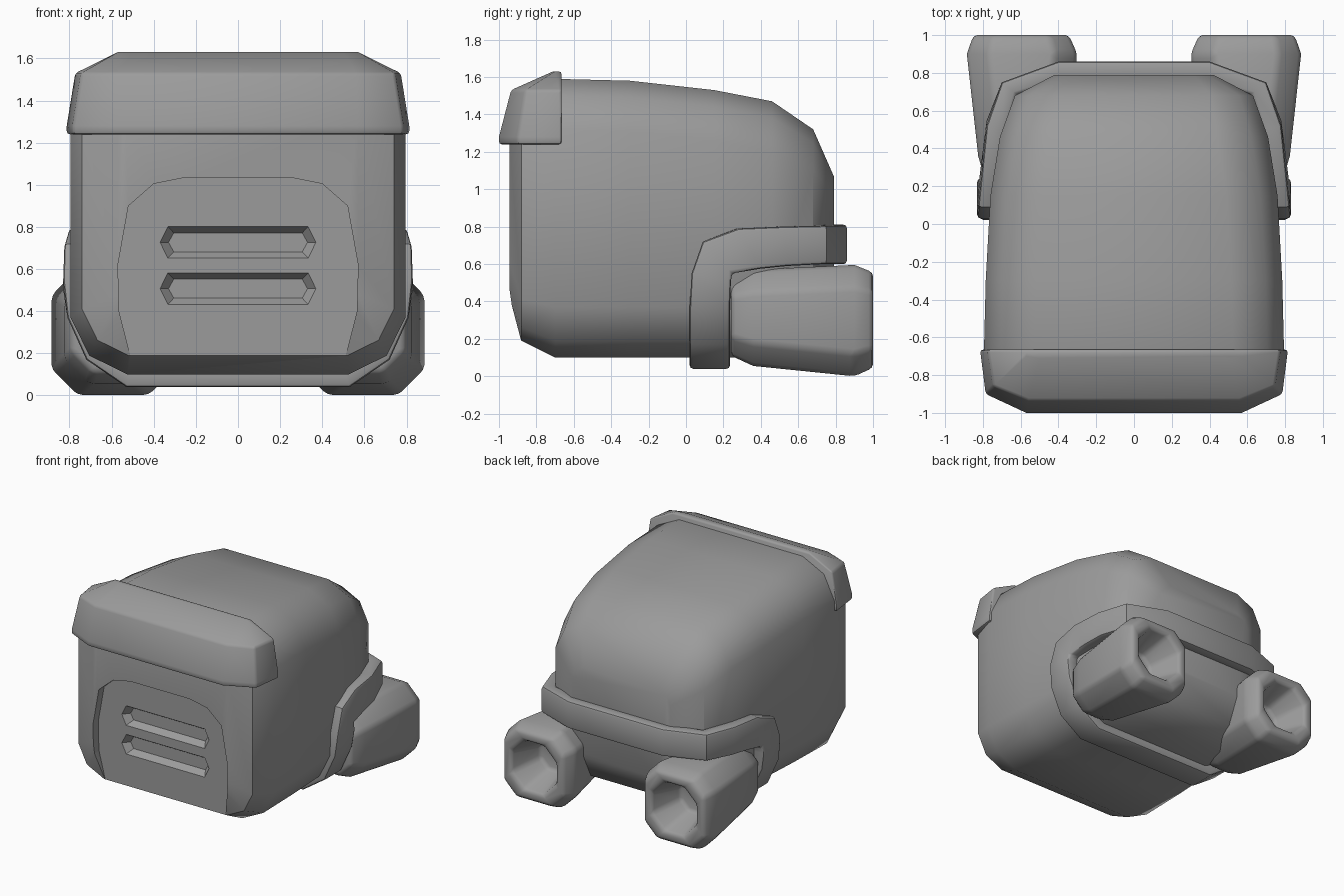
import bpy, bmesh, math
from mathutils import Vector

if "Cube" in bpy.data.objects:
    bpy.data.objects.remove(bpy.data.objects["Cube"])

grey = bpy.data.materials.new("plain_grey")
grey.diffuse_color = (0.33, 0.33, 0.33, 1)
grey.use_nodes = True
grey.node_tree.nodes["Principled BSDF"].inputs["Base Color"].default_value = grey.diffuse_color


def make(name, rings, closed=False):
    """Skin a list of equal-length point rings; cap the ends unless closed."""
    bm = bmesh.new()
    vs = [[bm.verts.new(p) for p in ring] for ring in rings]
    n = len(vs[0])
    pairs = list(zip(vs, vs[1:])) + ([(vs[-1], vs[0])] if closed else [])
    for a, b in pairs:
        for i in range(n):
            j = (i + 1) % n
            bm.faces.new((a[i], a[j], b[j], b[i]))
    if not closed:
        bm.faces.new(vs[0])
        bm.faces.new(vs[-1])
    bmesh.ops.recalc_face_normals(bm, faces=bm.faces)
    me = bpy.data.meshes.new(name)
    bm.to_mesh(me)
    bm.free()
    me.materials.append(grey)
    ob = bpy.data.objects.new(name, me)
    bpy.context.collection.objects.link(ob)
    return ob


def activate(ob):
    bpy.ops.object.select_all(action='DESELECT')
    ob.select_set(True)
    bpy.context.view_layer.objects.active = ob


def smooth(ob, angle=50):
    activate(ob)
    bpy.ops.object.shade_smooth_by_angle(angle=math.radians(angle))


def bevel(ob, width, angle=25, segments=2):
    activate(ob)
    m = ob.modifiers.new("bevel", 'BEVEL')
    m.width, m.segments = width, segments
    m.limit_method, m.angle_limit = 'ANGLE', math.radians(angle)
    bpy.ops.object.modifier_apply(modifier=m.name)


def cut(ob, cutter):
    activate(ob)
    m = ob.modifiers.new("cut", 'BOOLEAN')
    m.operation, m.solver, m.object = 'DIFFERENCE', 'EXACT', cutter
    bpy.ops.object.modifier_apply(modifier=m.name)
    bpy.data.objects.remove(cutter)


def rounded(y, x0, x1, z0, z1, r, corner):
    """Rectangle in the xz plane whose corners follow the given offsets."""
    pts = []
    for cx, cz, sx, sz in ((x0, z0, 1, 1), (x1, z0, -1, 1),
                           (x1, z1, -1, -1), (x0, z1, 1, -1)):
        c = corner if sx * sz > 0 else corner[::-1]
        pts += [(cx + sx * r * a, y, cz + sz * r * b) for a, b in c]
    return pts


ROUND = [(0, 1), (0.33, 0.33), (1, 0)]
CHAMFER = [(0, 1), (1, 0)]

# body: sections from front to back (y, half width, bottom, top, corner)
sections = [(-0.945, 0.57, 0.38, 1.40, 0.10), (-0.88, 0.74, 0.19, 1.53, 0.22),
            (-0.70, 0.795, 0.10, 1.59, 0.27), (-0.30, 0.785, 0.10, 1.58, 0.27),
            (0.15, 0.76, 0.10, 1.53, 0.27), (0.46, 0.71, 0.10, 1.47, 0.27),
            (0.68, 0.63, 0.19, 1.32, 0.22), (0.79, 0.42, 0.38, 1.07, 0.10)]
body = make("body", [rounded(y, -w, w, b, t, r, ROUND) for y, w, b, t, r in sections])

# recessed front panel
half = [(0.51, 0.185), (0.565, 0.40), (0.57, 0.62), (0.52, 0.90), (0.40, 1.005), (0.25, 1.035)]
outline = half + [(-x, z) for x, z in reversed(half)]
cut(body, make("panel_cutter", [[(x, y, z) for x, z in outline] for y in (-1.1, -0.88)]))


# two tapered vent slots
def slot(y, z, hx, hz, tip):
    return [(-hx, y, z), (-hx + tip, y, z - hz), (hx - tip, y, z - hz),
            (hx, y, z), (hx - tip, y, z + hz), (-hx + tip, y, z + hz)]


for z in (0.727, 0.507):
    cut(body, make("slot_cutter", [slot(-0.92, z, 0.37, 0.075, 0.037),
                                   slot(-0.88, z, 0.37, 0.075, 0.037),
                                   slot(-0.83, z, 0.33, 0.045, 0.025)]))
smooth(body, 40)

# visor over the upper front edge (z, half width, corner x, front y, corner y)
rings = []
for z, w, cx, front, cy in ((1.24, 0.815, 0.57, -1.0, -0.90), (1.28, 0.815, 0.57, -1.0, -0.90),
                            (1.53, 0.775, 0.56, -0.935, -0.86), (1.63, 0.57, 0.50, -0.71, -0.70)):
    side = [(w, -0.665, z), (w - 0.03 if z < 1.6 else w, cy, z), (cx, front, z)]
    rings.append(side + [(-x, y, h) for x, y, h in reversed(side)])
visor = make("visor", rings)
bevel(visor, 0.015, 50)
smooth(visor, 45)

# strap: edge point pairs and outward normal, from back centre to bottom centre
strap_half = [((0.40, 0.86, 0.81), (0.40, 0.86, 0.60), (0.15, 1, 0)),
              ((0.70, 0.75, 0.805), (0.70, 0.75, 0.60), (0.75, 0.6, 0)),
              ((0.78, 0.52, 0.80), (0.78, 0.55, 0.59), (1, 0.25, 0)),
              ((0.805, 0.28, 0.79), (0.80, 0.40, 0.575), (1, 0.1, 0)),
              ((0.825, 0.09, 0.72), (0.82, 0.245, 0.55), (1, 0, 0)),
              ((0.83, 0.03, 0.55), (0.83, 0.24, 0.50), (1, 0, 0)),
              ((0.81, 0.02, 0.37), (0.81, 0.235, 0.37), (1, 0, -0.3)),
              ((0.72, 0.02, 0.17), (0.72, 0.235, 0.17), (0.75, 0, -0.65)),
              ((0.53, 0.02, 0.04), (0.53, 0.235, 0.04), (0.3, 0, -1))]
rings = []
for a, b, n in strap_half:
    a, b, n = Vector(a), Vector(b), Vector(n).normalized() * 0.10
    rings.append([a, b, b - n, a - n])
rings += [[Vector((-p.x, p.y, p.z)) for p in ring] for ring in reversed(rings)]
strap = make("strap", rings, closed=True)
bevel(strap, 0.018, 50)
smooth(strap, 40)

# two thrusters with tapered nozzle holes (y, x0, x1, z0, z1, corner)
thruster = [(0.24, 0.42, 0.79, 0.11, 0.53, 0.10), (0.36, 0.38, 0.825, 0.055, 0.57, 0.12),
            (0.90, 0.30, 0.885, 0.0, 0.595, 0.12), (1.00, 0.345, 0.85, 0.045, 0.555, 0.10),
            (1.00, 0.405, 0.785, 0.11, 0.49, 0.11), (0.74, 0.475, 0.715, 0.18, 0.42, 0.07)]
for name, s in (("right_thruster", 1), ("left_thruster", -1)):
    rings = [[(s * x, y, z) for x, y, z in rounded(*row, CHAMFER)] for row in thruster]
    ob = make(name, rings)
    bevel(ob, 0.025, 28)
    smooth(ob, 50)
